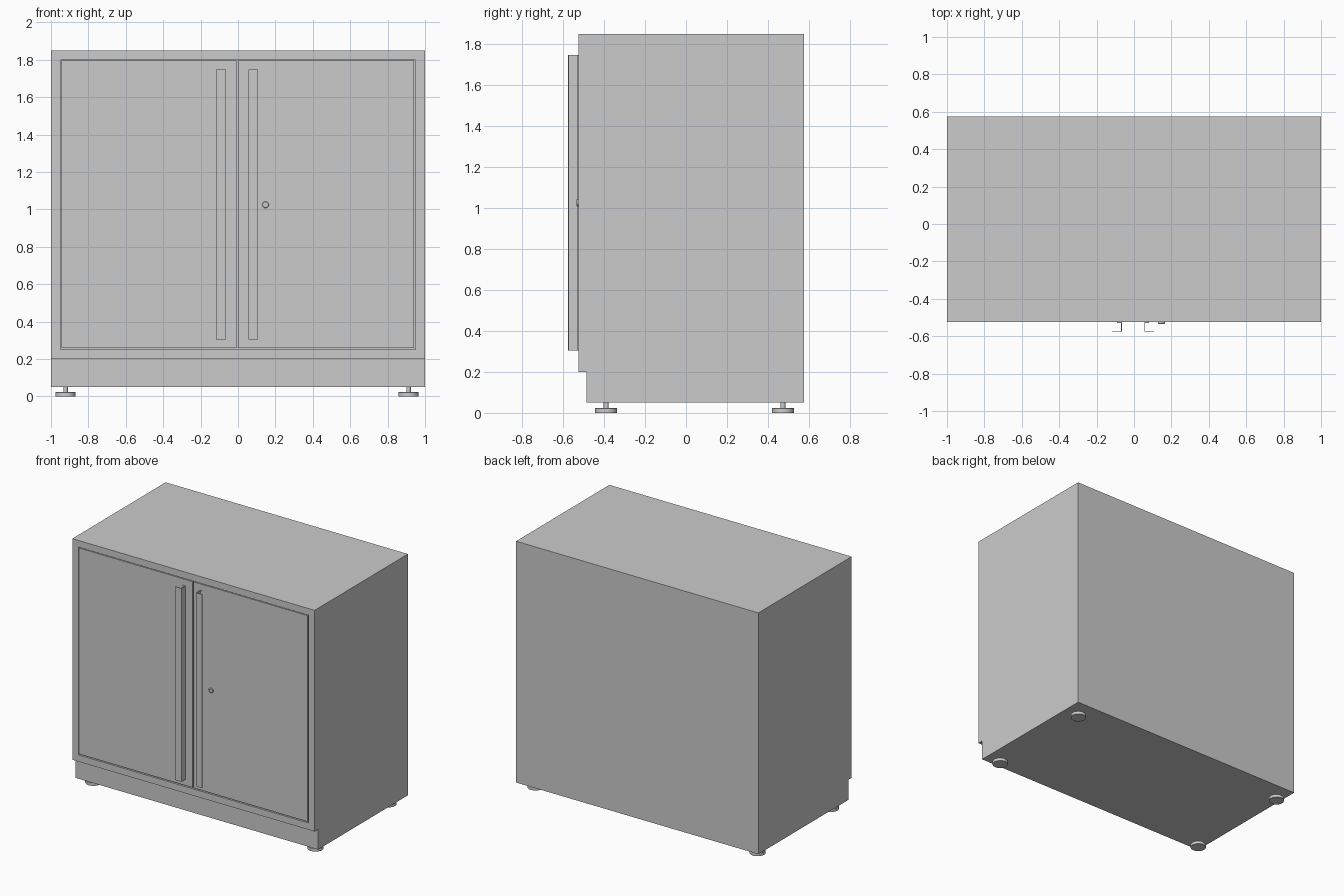
import bpy, bmesh, math
from mathutils import Matrix, Vector

if "Cube" in bpy.data.objects:
    bpy.data.objects.remove(bpy.data.objects["Cube"])


def finish(name, bm):
    bmesh.ops.recalc_face_normals(bm, faces=bm.faces)
    me = bpy.data.meshes.new(name)
    bm.to_mesh(me)
    bm.free()
    ob = bpy.data.objects.new(name, me)
    bpy.context.collection.objects.link(ob)
    return ob


def box(name, lo, hi):
    lo, hi = Vector(lo), Vector(hi)
    bm = bmesh.new()
    bmesh.ops.create_cube(bm, size=1)
    bmesh.ops.scale(bm, vec=hi - lo, verts=bm.verts)
    bmesh.ops.translate(bm, vec=(lo + hi) / 2, verts=bm.verts)
    return finish(name, bm)


def prism(points, direction):
    bm = bmesh.new()
    face = bm.faces.new([bm.verts.new(p) for p in points])
    ext = bmesh.ops.extrude_face_region(bm, geom=[face], use_keep_orig=True)
    moved = [g for g in ext['geom'] if isinstance(g, bmesh.types.BMVert)]
    bmesh.ops.translate(bm, vec=direction, verts=moved)
    bmesh.ops.recalc_face_normals(bm, faces=bm.faces)
    return bm


def lathe(name, profile, matrix, steps=32):
    bm = bmesh.new()
    vs = [bm.verts.new((r, 0, z)) for r, z in profile]
    es = [bm.edges.new(p) for p in zip(vs, vs[1:])]
    bmesh.ops.spin(bm, geom=vs + es, cent=(0, 0, 0), axis=(0, 0, 1),
                   angle=math.tau, steps=steps)
    bmesh.ops.remove_doubles(bm, verts=bm.verts, dist=1e-5)
    bm.transform(matrix)
    ob = finish(name, bm)
    bpy.ops.object.select_all(action='DESELECT')
    ob.select_set(True)
    bpy.context.view_layer.objects.active = ob
    bpy.ops.object.shade_smooth_by_angle(angle=math.radians(30))
    return ob


FRONT = -0.525

# Cabinet body: side profile with toe kick, front inset to a door recess
side = [(-0.485, 0.05), (0.575, 0.05), (0.575, 1.85),
        (FRONT, 1.85), (FRONT, 0.2), (-0.485, 0.2)]
bm = prism([(-1, y, z) for y, z in side], (2, 0, 0))
front = min(bm.faces, key=lambda f: f.calc_center_median().y)
bmesh.ops.inset_region(bm, faces=[front], thickness=0.05, use_even_offset=True)
ext = bmesh.ops.extrude_discrete_faces(bm, faces=[front])
bmesh.ops.translate(bm, vec=(0, 0.035, 0), verts=ext['faces'][0].verts)
finish("cabinet_body", bm)

# Flush doors with narrow gaps
for name, x0, x1 in (("left_door", -0.945, -0.009), ("right_door", 0.001, 0.942)):
    box(name, (x0, FRONT, 0.258), (x1, FRONT + 0.034, 1.795))

# Full-height folded sheet handles
t = 0.004
fold = [(0.025, 0), (0, 0), (0, -0.05), (0.052, -0.05), (0.052, -0.05 + t),
        (t, -0.05 + t), (t, -t), (0.025, -t)]
for name, x, s in (("left_handle", -0.065, -1), ("right_handle", 0.055, 1)):
    finish(name, prism([(x + s * px, FRONT + py, 0.305) for px, py in fold],
                       (0, 0, 1.443)))

# Door lock with a keyway slot
place = Matrix.Translation((0.147, FRONT, 1.025)) @ Matrix.Rotation(math.pi / 2, 4, 'X')
lathe("lock", [(0, -0.005), (0.018, -0.005), (0.018, 0.006), (0.015, 0.009),
               (0.012, 0.009), (0.012, 0.007), (0, 0.007)], place)
box("lock_keyway", (0.144, FRONT - 0.009, 1.014), (0.150, FRONT - 0.004, 1.036))

# Levelling feet
foot = [(0, 0), (0.054, 0), (0.054, 0.022), (0.051, 0.025), (0.012, 0.025),
        (0.012, 0.052), (0, 0.052)]
for xn, x in (("left", -0.922), ("right", 0.912)):
    for yn, y in (("front", -0.39), ("back", 0.473)):
        lathe(f"{yn}_{xn}_foot", foot, Matrix.Translation((x, y, 0)))
